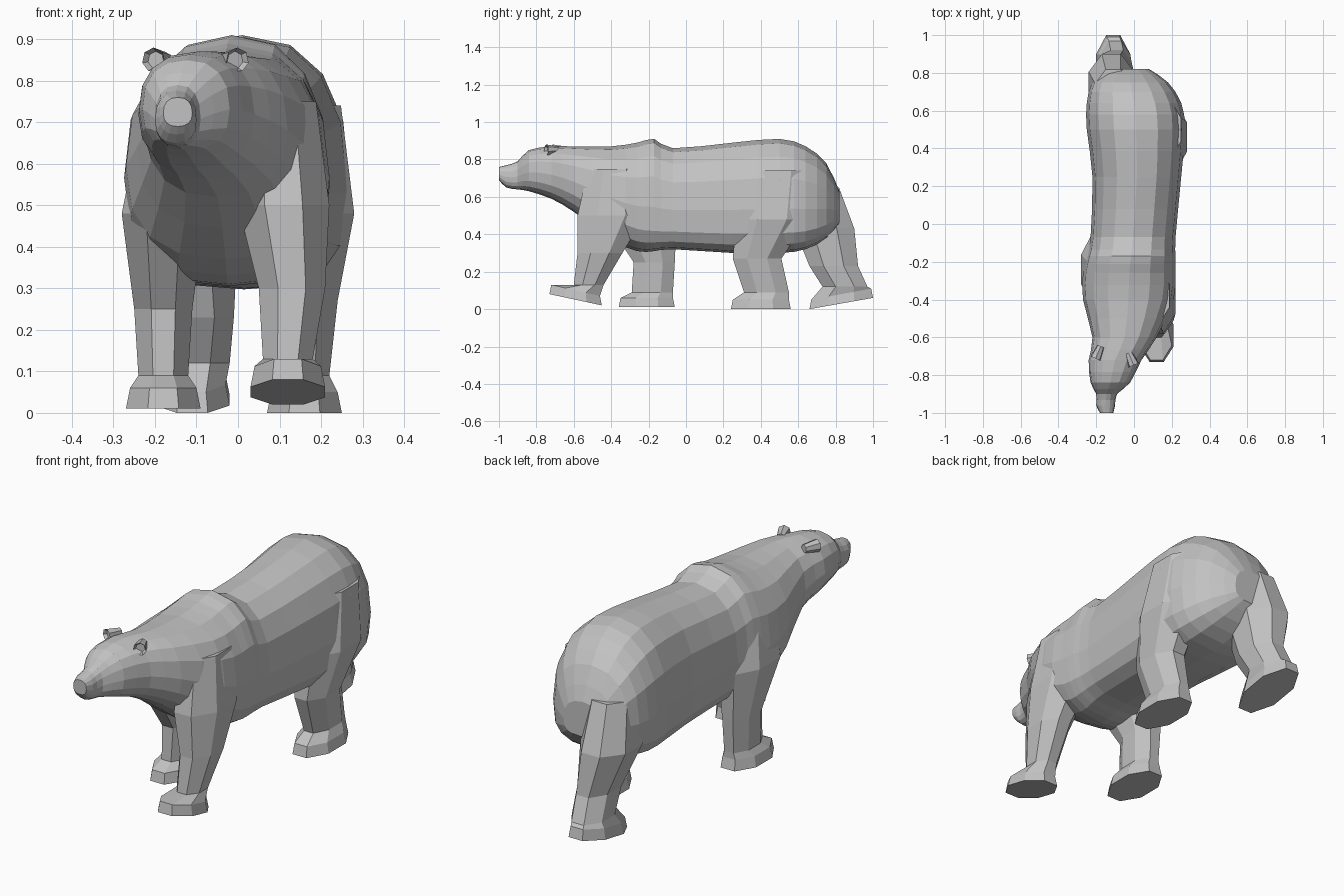
import bpy
import bmesh
from math import cos, sin, pi, copysign
from mathutils import Vector, Matrix

if "Cube" in bpy.data.objects:
    bpy.data.objects.remove(bpy.data.objects["Cube"], do_unlink=True)

UNIT = 0.01  # section sizes below are in hundredths

# Single fur colour
fur = bpy.data.materials.new("grey_fur")
fur.use_nodes = True
fur_colour = (0.54, 0.54, 0.54, 1)
fur.diffuse_color = fur_colour
fur.node_tree.nodes["Principled BSDF"].inputs["Base Color"].default_value = fur_colour


def finish(name, bm):
    """Turn a bmesh into a flat-shaded, named object."""
    bmesh.ops.recalc_face_normals(bm, faces=bm.faces[:])
    mesh = bpy.data.meshes.new(name)
    bm.to_mesh(mesh)
    bm.free()
    mesh.materials.append(fur)
    obj = bpy.data.objects.new(name, mesh)
    bpy.context.collection.objects.link(obj)
    return obj


def loft(name, rings):
    """Skin a list of equally sized rings of points and cap both ends."""
    bm = bmesh.new()
    loops = [[bm.verts.new(Vector(point) * UNIT) for point in ring] for ring in rings]
    for low, high in zip(loops, loops[1:]):
        for i in range(len(low)):
            j = (i + 1) % len(low)
            bm.faces.new((low[i], low[j], high[j], high[i]))
    bm.faces.new(loops[0])
    bm.faces.new(loops[-1])
    return finish(name, bm)


def with_midpoints(sections):
    """Add a smoothly curved section halfway between each pair."""
    result = [sections[0]]
    for i in range(len(sections) - 1):
        before = sections[max(i - 1, 0)]
        start, end = sections[i], sections[i + 1]
        after = sections[min(i + 2, len(sections) - 1)]
        middle = [(9 * (b + c) - a - d) / 16
                  for a, b, c, d in zip(before, start, end, after)]
        result += [middle, end]
    return result


def trunk_ring(y, right, left, bottom, top, sides=16):
    """Egg-like cross-section, with a squarer underside behind the shoulders."""
    torso = min(max((y + 45) / 30, 0), 1)
    wide = bottom + (top - bottom) * (0.46 - 0.07 * torso)
    ring = []
    for i in range(sides):
        angle = 2 * pi * i / sides
        below = sin(angle) < 0
        power = 0.84 - 0.22 * torso * below
        u = copysign(abs(cos(angle)) ** power, cos(angle))
        v = copysign(abs(sin(angle)) ** power, sin(angle))
        height = wide - bottom if below else top - wide
        ring.append(((left + right) / 2 + u * (left - right) / 2, y, wide + v * height))
    return ring


def leg_ring(x, half_width, y, half_depth, z, tilt=0, sides=8):
    """Octagon around a centre, its back raised and front lowered by tilt."""
    ring = []
    for i in range(sides):
        angle = 2 * pi * (i + 0.5) / sides
        u, v = cos(angle) / cos(pi / sides), sin(angle) / cos(pi / sides)
        ring.append((x + u * half_width, y + v * half_depth, z + v * tilt))
    return ring


def leg(name, sole, ankle, knee, thigh, hip):
    """Loft a paw slab, the three leg sections and a narrower hip."""
    x, half_width, y, half_depth, z, tilt = sole
    paw_top = (x, half_width - 1, y, half_depth - 1, z + 5, tilt)
    hip_x, hip_y, hip_z = hip
    hip_ring = (hip_x, thigh[1] * 0.8, hip_y, thigh[3] * 0.8, hip_z)
    loft(name, [leg_ring(*s) for s in (sole, paw_top, ankle, knee, thigh, hip_ring)])


# Head, neck and torso, nose to rump: y, right, left, bottom, top
loft("head_and_body", [trunk_ring(*s) for s in with_midpoints([
    (-100, -18, -11, 69, 76),
    (-96, -20, -10, 65, 77),
    (-90, -20, -9, 64, 79),
    (-84, -23, -2, 63, 85),
    (-72, -24, 4, 59, 87),
    (-60, -22, 12, 52, 87),
    (-40, -27, 21, 37, 87),
    (-26, -27, 22, 31, 89),
    (-17, -25, 22, 31, 91),
    (-7, -23, 22, 32, 86),
    (25, -22, 25, 30, 89),
    (50, -25, 27, 30, 91),
    (64, -25, 25, 32, 87),
    (75, -22, 18, 38, 78),
    (82, -13, 8, 46, 63),
])])

# Legs: each section is x, half width, y, half depth, z
leg("front_left_leg", sole=(12, 9, -59, 14, 5, -3), ankle=(12, 6, -52, 8, 13),
    knee=(13, 8, -46, 12, 30), thigh=(11, 11, -40, 18, 50), hip=(10, -38, 75))
leg("front_right_leg", sole=(-18, 9, -21, 15, 1, 0), ankle=(-18, 6, -18, 11, 9),
    knee=(-18, 7, -17, 11, 25), thigh=(-18, 10, -24, 19, 48), hip=(-15, -28, 73))
leg("back_left_leg", sole=(16, 9, 40, 16, 0, 0), ankle=(16, 6, 43, 12, 9),
    knee=(16, 8, 38, 13, 27), thigh=(17, 11, 46, 19, 48), hip=(16, 50, 74))
leg("back_right_leg", sole=(-11, 9, 83, 17, 3, 3), ankle=(-10, 8, 85, 12, 12),
    knee=(-9, 8, 79, 13, 23), thigh=(-12, 12, 74, 16, 43), hip=(-11, 69, 65))


# Cupped ears, hollow towards the front and tapering into the head
def ear(name, centre, turn):
    bm = bmesh.new()
    bmesh.ops.create_cone(bm, cap_ends=True, segments=7,
                          radius1=0.02, radius2=0.03, depth=0.07)
    bm.normal_update()
    front = max(bm.faces, key=lambda face: face.normal.z)
    bmesh.ops.inset_region(bm, faces=[front], thickness=0.009)
    bmesh.ops.translate(bm, verts=front.verts[:], vec=(0, 0, -0.015))
    bm.transform(Matrix.Translation(centre) @ Matrix.Rotation(turn, 4, "Z")
                 @ Matrix.Rotation(pi / 2, 4, "X"))
    return finish(name, bm)


ear("right_ear", (-0.19, -0.68, 0.85), -0.4)
ear("left_ear", (-0.015, -0.715, 0.85), 0.4)
